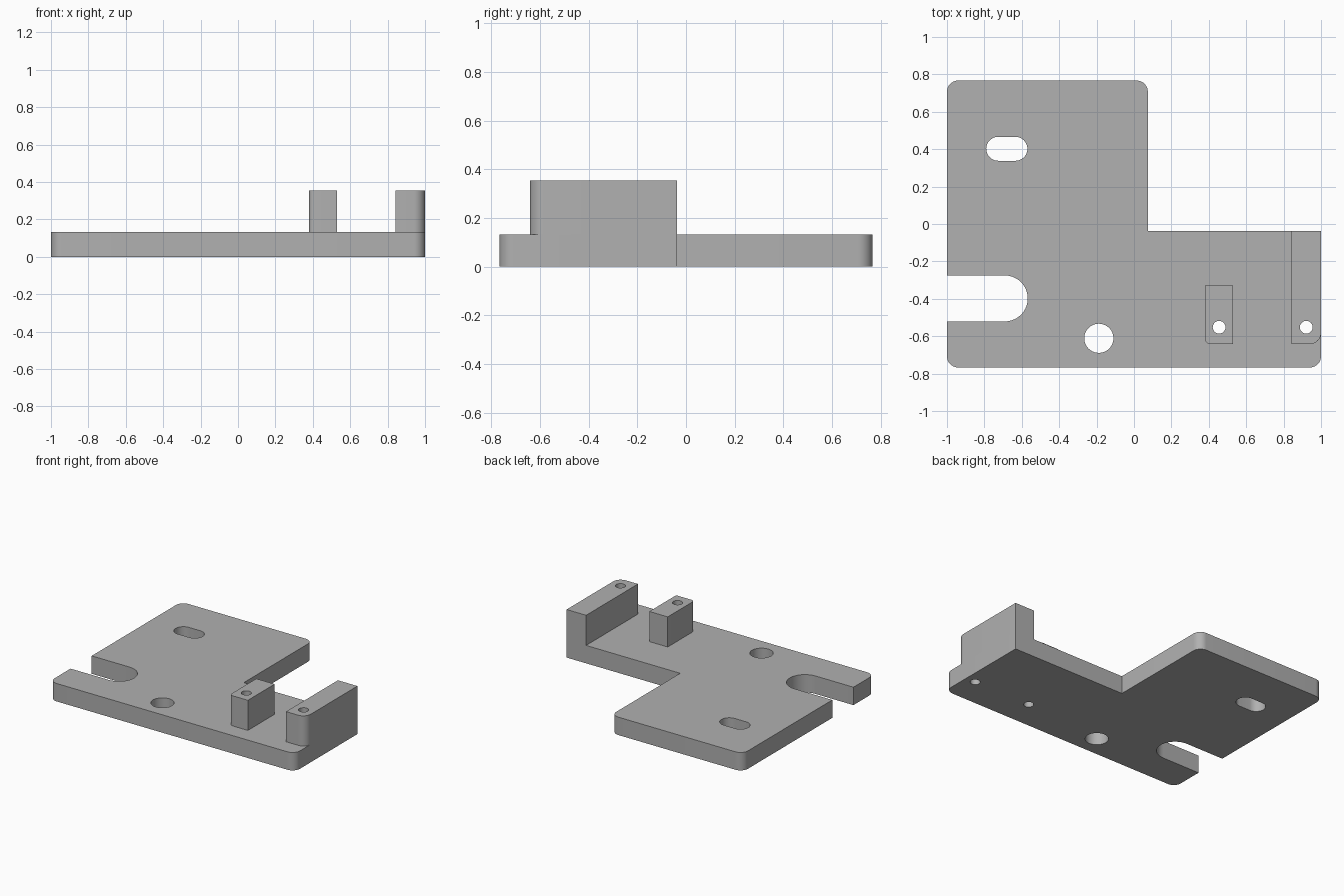
import bpy
import bmesh
import math
from mathutils import Vector

cube = bpy.data.objects.get("Cube")
if cube:
    bpy.data.objects.remove(cube, do_unlink=True)

STEPS = 10          # segments per quarter arc
PLATE_TOP = 0.132
POST_TOP = 0.354
CORNER = 0.06

grey = bpy.data.materials.new("plain grey")
grey.use_nodes = True
grey.diffuse_color = (0.44, 0.44, 0.44, 1)
grey.node_tree.nodes["Principled BSDF"].inputs["Base Color"].default_value = grey.diffuse_color


def fillet(corners):
    """Round every right-angled corner given as (x, y, radius)."""
    points = []
    for i, (x, y, r) in enumerate(corners):
        p = Vector((x, y))
        if r == 0:
            points.append(p)
            continue
        to_prev = (Vector(corners[i - 1][:2]) - p).normalized()
        to_next = (Vector(corners[(i + 1) % len(corners)][:2]) - p).normalized()
        centre = p + r * (to_prev + to_next)
        for k in range(STEPS + 1):
            a = math.pi / 2 * k / STEPS
            points.append(centre - r * (to_next * math.cos(a) + to_prev * math.sin(a)))
    # Drop points shared by touching arcs
    return [p for i, p in enumerate(points) if (p - points[i - 1]).length > 1e-4]


def slot(cx, cy, half_length, r):
    """Rounded slot; a circle when half_length equals r."""
    return [(cx - half_length, cy - r, r), (cx + half_length, cy - r, r),
            (cx + half_length, cy + r, r), (cx - half_length, cy + r, r)]


def slab(name, loops, bottom, top):
    """Extrude an outline with holes between two heights."""
    curve = bpy.data.curves.new(name + "_profile", "CURVE")
    curve.dimensions = "2D"
    curve.fill_mode = "BOTH"
    curve.extrude = (top - bottom) / 2
    for corners in loops:
        pts = fillet(corners)
        spline = curve.splines.new("POLY")
        spline.points.add(len(pts) - 1)
        for sp, p in zip(spline.points, pts):
            sp.co = (p.x, p.y, 0, 1)
        spline.use_cyclic_u = True
    temp = bpy.data.objects.new(name + "_profile", curve)
    bpy.context.collection.objects.link(temp)
    bpy.context.view_layer.update()
    graph = bpy.context.evaluated_depsgraph_get()
    mesh = bpy.data.meshes.new_from_object(temp.evaluated_get(graph))
    bpy.data.objects.remove(temp, do_unlink=True)
    bpy.data.curves.remove(curve)

    bm = bmesh.new()
    bm.from_mesh(mesh)
    bmesh.ops.remove_doubles(bm, verts=bm.verts, dist=1e-4)
    bmesh.ops.translate(bm, verts=bm.verts, vec=(0, 0, (top + bottom) / 2))
    bmesh.ops.recalc_face_normals(bm, faces=bm.faces)
    bm.to_mesh(mesh)
    bm.free()
    mesh.name = name
    mesh.materials.clear()
    mesh.materials.append(grey)
    obj = bpy.data.objects.new(name, mesh)
    bpy.context.collection.objects.link(obj)
    bpy.ops.object.select_all(action="DESELECT")
    obj.select_set(True)
    bpy.context.view_layer.objects.active = obj
    bpy.ops.object.shade_smooth_by_angle(angle=math.radians(30))
    return obj


# Screw holes run through the posts and the plate
inner_hole = slot(0.455, -0.552, 0.034, 0.034)
outer_hole = slot(0.921, -0.552, 0.034, 0.034)

# L-shaped plate with an open notch in its right edge
notch_r = 0.123
outline = [
    (-1, -0.767, CORNER), (1, -0.767, CORNER), (1, -0.038, 0),
    (0.074, -0.038, 0), (0.074, 0.767, CORNER), (-1, 0.767, CORNER),
    (-1, -0.275, 0), (-0.568, -0.275, notch_r),
    (-0.568, -0.275 - 2 * notch_r, notch_r), (-1, -0.275 - 2 * notch_r, 0),
]
oblong_hole = slot(-0.68, 0.402, 0.11, 0.064)
round_hole = slot(-0.188, -0.611, 0.078, 0.078)
slab("base_plate", [outline, oblong_hole, round_hole, inner_hole, outer_hole], 0, PLATE_TOP)

# Short inner post
inner_post = [(0.38, -0.642, 0.028), (0.53, -0.642, 0), (0.53, -0.33, 0), (0.38, -0.33, 0)]
slab("inner_post", [inner_post, inner_hole], PLATE_TOP, POST_TOP)

# Long outer post, flush with the plate edges
outer_post = [(0.841, -0.642, 0), (1, -0.642, CORNER), (1, -0.038, 0), (0.841, -0.038, 0)]
slab("outer_post", [outer_post, outer_hole], PLATE_TOP, POST_TOP)
